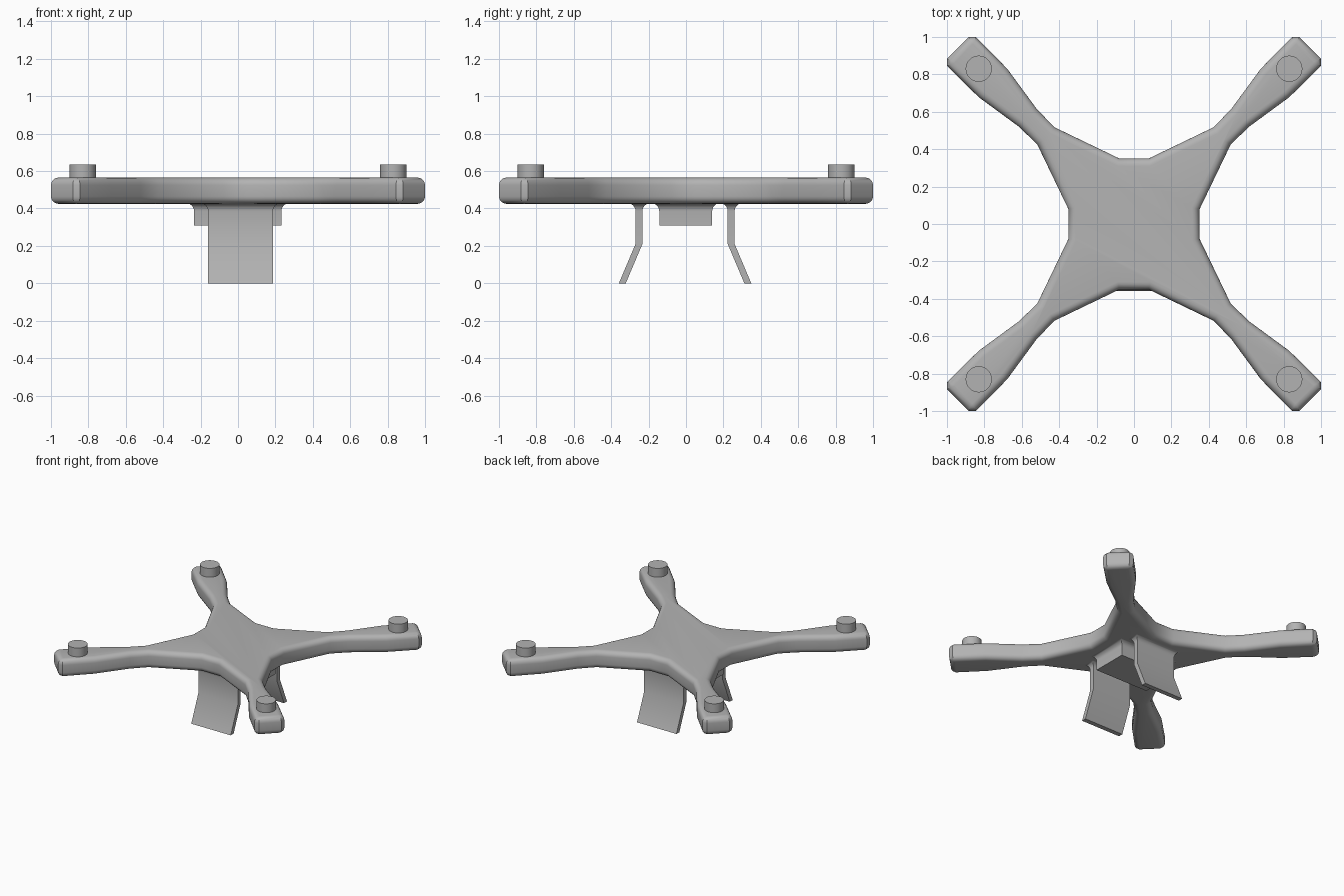
import bpy, bmesh, math
from mathutils import Vector

if "Cube" in bpy.data.objects:
    bpy.data.objects.remove(bpy.data.objects["Cube"])

grey = bpy.data.materials.new("light_grey")
grey.diffuse_color = (0.45, 0.45, 0.45, 1)
grey.use_nodes = True
grey.node_tree.nodes["Principled BSDF"].inputs["Base Color"].default_value = grey.diffuse_color


def finish(name, bm, angle=35):
    bmesh.ops.recalc_face_normals(bm, faces=bm.faces)
    me = bpy.data.meshes.new(name)
    bm.to_mesh(me)
    bm.free()
    me.materials.append(grey)
    ob = bpy.data.objects.new(name, me)
    bpy.context.collection.objects.link(ob)
    bpy.ops.object.select_all(action='DESELECT')
    ob.select_set(True)
    bpy.context.view_layer.objects.active = ob
    bpy.ops.object.shade_smooth_by_angle(angle=math.radians(angle))
    return ob


def rect_loft(name, sections):
    """Loft rectangles (x0, x1, y0, y1, z) into a closed solid."""
    bm = bmesh.new()
    rings = [[bm.verts.new(p) for p in ((a, c, z), (b, c, z), (b, d, z), (a, d, z))]
             for a, b, c, d, z in sections]
    for lo, hi in zip(rings, rings[1:]):
        for i in range(4):
            j = (i + 1) % 4
            bm.faces.new((lo[i], lo[j], hi[j], hi[i]))
    bm.faces.new(rings[0])
    bm.faces.new(rings[-1])
    return finish(name, bm)


def flare(x0, x1, y0, y1, top=0.428, r=0.042, steps=6):
    """Concave fillet sections widening upward to meet the body underside."""
    out = []
    for k in range(steps + 1):
        a = k / steps * math.pi / 2
        g = r * (1 - math.cos(a))
        out.append((x0 - g, x1 + g, y0 - g, y1 + g, top - r + r * math.sin(a)))
    return out


# Body: four-armed outline extruded, with rounded upper and lower rims
half = [(0.35, 0.078), (0.517, 0.425), (0.615, 0.52), (0.83, 0.678), (1.0, 0.845), (1.0, 0.883)]
quarter = half + [(y, x) for x, y in reversed(half)]
outline = []
for q in range(4):
    for x, y in quarter:
        for _ in range(q):
            x, y = -y, x
        outline.append((x, y))
bm = bmesh.new()
low = [bm.verts.new((x, y, 0.425)) for x, y in outline]
high = [bm.verts.new((x, y, 0.565)) for x, y in outline]
bottom, top = bm.faces.new(low), bm.faces.new(high)
for i in range(len(low)):
    j = (i + 1) % len(low)
    bm.faces.new((low[i], low[j], high[j], high[i]))
bmesh.ops.recalc_face_normals(bm, faces=bm.faces)
rims = list(bottom.edges) + list(top.edges)
bmesh.ops.bevel(bm, geom=rims, offset=0.04, segments=5, profile=0.5,
                affect='EDGES', clamp_overlap=True)
finish("frame_body", bm, 30)

# Motors: one short cylinder at each arm tip
for sx in (-1, 1):
    for sy in (-1, 1):
        bm = bmesh.new()
        bmesh.ops.create_cone(bm, cap_ends=True, segments=40, radius1=0.07, radius2=0.07, depth=0.085)
        bmesh.ops.translate(bm, verts=bm.verts, vec=Vector((0.83 * sx, 0.83 * sy, 0.5925)))
        finish("motor", bm)

# Battery box under the body, filleted into it
rect_loft("battery_box", [(-0.235, 0.232, -0.143, 0.14, 0.31)] + flare(-0.235, 0.232, -0.143, 0.14))

# Landing legs: bent plates, filleted into the body and splayed outward
for name, s, shift in (("front_leg", -1, -0.005), ("back_leg", 1, -0.005)):
    def span(a, b):
        return sorted((s * a + shift, s * b + shift))
    x0, x1 = -0.16, 0.187
    rect_loft(name, [(x0, x1, *span(0.317, 0.354), 0.0),
                     (x0, x1, *span(0.228, 0.265), 0.21)]
              + flare(x0, x1, *span(0.228, 0.265)))
